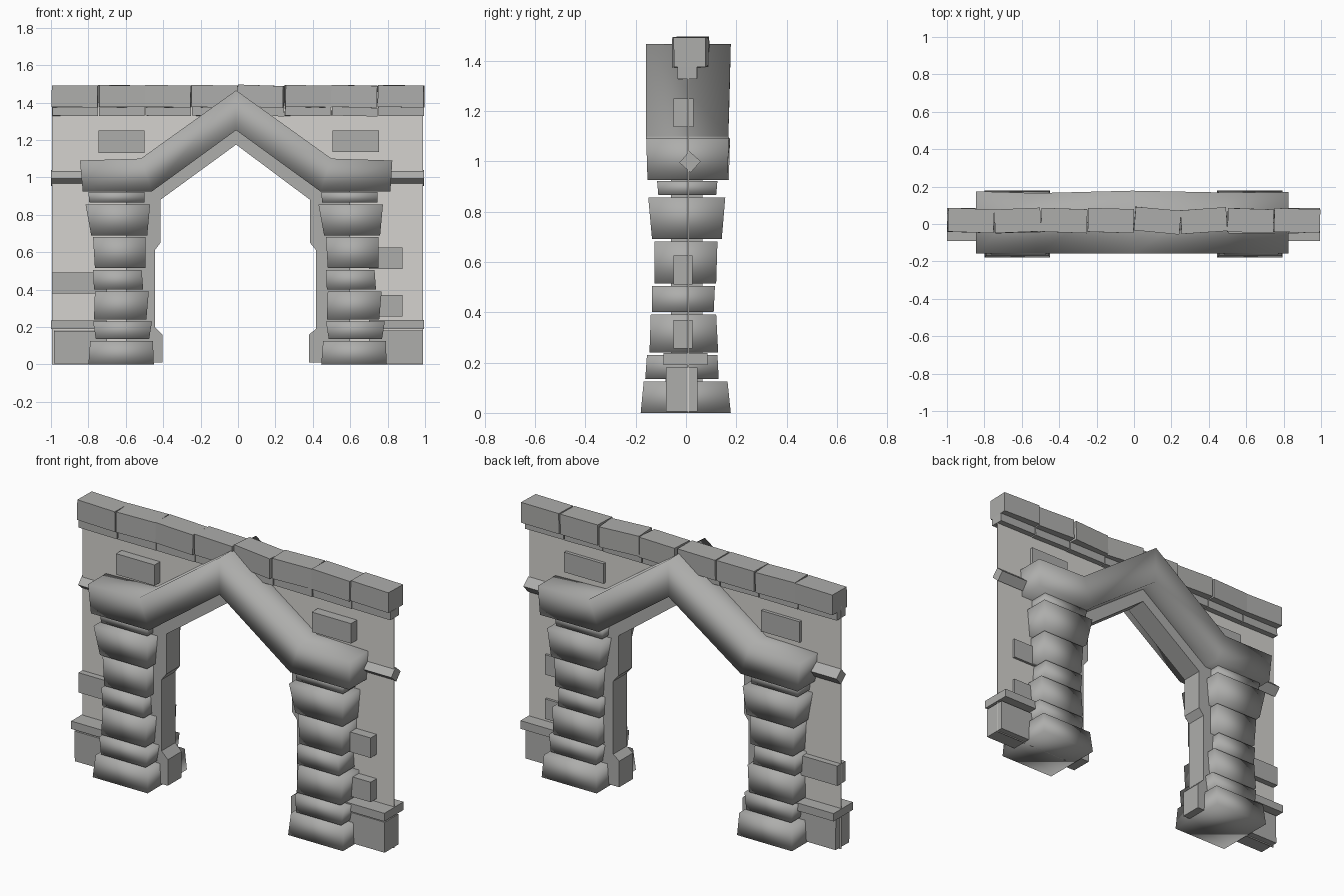
import bpy, bmesh, random
from mathutils import Vector, Euler

random.seed(4)


def material(name, r, g, b):
    m = bpy.data.materials.new(name)
    m.diffuse_color = (r, g, b, 1)
    return m


STONE = material("dark_stone", 0.42, 0.42, 0.41)
PANEL = material("pale_plaster", 0.66, 0.65, 0.62)


def make(name, verts, faces, mat=STONE, smooth=False):
    me = bpy.data.meshes.new(name)
    me.from_pydata(verts, [], faces)
    bm = bmesh.new()
    bm.from_mesh(me)
    bmesh.ops.recalc_face_normals(bm, faces=bm.faces)
    for f in bm.faces:
        f.smooth = smooth
    bm.to_mesh(me)
    bm.free()
    me.materials.append(mat)
    ob = bpy.data.objects.new(name, me)
    bpy.context.collection.objects.link(ob)
    return ob


def slab(name, profile, y0, y1, mat=STONE, smooth=False):
    """Extrude an x-z outline along y."""
    n = len(profile)
    verts = [(x, y, z) for y in (y0, y1) for x, z in profile]
    faces = [list(range(n)), list(range(n, 2 * n))]
    faces += [[i, (i + 1) % n, n + (i + 1) % n, n + i] for i in range(n)]
    return make(name, verts, faces, mat, smooth)


def stone(name, bottom, top, z0, z1, rot=(0, 0, 0), jit=0.0, smooth=False):
    """Six-sided stone from bottom and top rectangles (x0, x1, y0, y1)."""
    verts = []
    for (x0, x1, y0, y1), z in ((bottom, z0), (top, z1)):
        verts += [Vector((x, y, z)) for x, y in ((x0, y0), (x1, y0), (x1, y1), (x0, y1))]
    c = sum(verts, Vector()) / 8
    m = Euler(rot).to_matrix()
    verts = [c + m @ (v - c) + Vector([random.uniform(-jit, jit) for _ in range(3)]) for v in verts]
    faces = [(0, 1, 2, 3), (4, 5, 6, 7)] + [(i, (i + 1) % 4, (i + 1) % 4 + 4, i + 4) for i in range(4)]
    return make(name, verts, faces, STONE, smooth)


def box(name, x0, x1, y0, y1, z0, z1, rot=(0, 0, 0), jit=0.0):
    return stone(name, (x0, x1, y0, y1), (x0, x1, y0, y1), z0, z1, rot, jit)


# Thin wall panel with the doorway cut out
slab("wall_panel", [(-0.995, 0), (-0.5, 0), (-0.5, 0.95), (-0.01, 1.3), (0.5, 0.95), (0.5, 0),
                    (0.99, 0), (0.99, 1.4), (-0.995, 1.4)], 0.005, 0.011, PANEL)

# Inner door lining
slab("door_lining", [(-0.405, 0.01), (-0.405, 0.16), (-0.445, 0.2), (-0.445, 0.61), (-0.415, 0.65),
                     (-0.415, 0.88), (-0.01, 1.175), (0.385, 0.88), (0.385, 0.65), (0.418, 0.61),
                     (0.418, 0.19), (0.38, 0.16), (0.38, 0.01), (0.6, 0.01), (0.6, 0.95),
                     (-0.01, 1.35), (-0.6, 0.95), (-0.6, 0.01)], -0.06, 0.065)

# Heavy gabled arch, built as a row of cross-sections: x, top z, bottom z, back y
arch = [(-0.845, -0.83, 1.09, 0.925, 0.175), (-0.52, -0.46, 1.1, 0.925, 0.165),
        (-0.01, -0.01, 1.465, 1.252, 0.178), (0.5, 0.44, 1.1, 0.925, 0.168),
        (0.825, 0.815, 1.09, 0.925, 0.17)]
verts, faces = [], [(0, 1, 2, 3), (16, 17, 18, 19)]
for xt, xb, zt, zb, yb in arch:
    verts += [(xt, -0.158, zt), (xt, yb, zt), (xb, yb - 0.005, zb), (xb, -0.153, zb)]
for i in range(4):
    for j in range(4):
        k = (j + 1) % 4
        faces.append((4 * i + j, 4 * i + k, 4 * i + 4 + k, 4 * i + 4 + j))
make("gable_arch", verts, faces, STONE, True)

# Stacked pillar stones: z range, bottom rectangle, top rectangle
courses = [
    (0.00, 0.125, (-0.80, -0.45, -0.18, 0.178), (-0.79, -0.455, -0.168, 0.165)),
    (0.135, 0.23, (-0.76, -0.475, -0.162, 0.13), (-0.775, -0.46, -0.155, 0.125)),
    (0.24, 0.39, (-0.77, -0.49, -0.145, 0.128), (-0.765, -0.477, -0.14, 0.12)),
    (0.40, 0.505, (-0.77, -0.507, -0.135, 0.11), (-0.775, -0.515, -0.135, 0.115)),
    (0.515, 0.68, (-0.765, -0.495, -0.125, 0.12), (-0.775, -0.495, -0.125, 0.125)),
    (0.69, 0.855, (-0.785, -0.485, -0.135, 0.142), (-0.815, -0.47, -0.15, 0.156)),
    (0.865, 0.922, (-0.795, -0.5, -0.11, 0.12), (-0.80, -0.5, -0.115, 0.125)),
]
for side, dx in (("left", 0), ("right", 1.245)):
    for z0, z1, b, t in courses:
        b2, t2 = [(r[0] + dx, r[1] + dx, r[2], r[3]) for r in (b, t)]
        stone(side + "_pillar_stone", b2, t2, z0, z1, smooth=True)

# Coping stones and the thinner course beneath them
yaws = [-0.03, 0.04, -0.03, -0.03, -0.09, 0.07, -0.03, -0.03]
for i, yaw in enumerate(yaws):
    x = -0.995 + i * 0.249
    box("coping_stone", x + 0.001, x + 0.246, -0.045, 0.082, 1.375, 1.492,
        (0, random.uniform(0.0, 0.03), yaw), 0.001)
    box("under_course", x + 0.002, x + 0.246, -0.033, 0.045, 1.328, 1.374,
        (0, random.uniform(-0.015, 0.015), 0), 0.001)

# Stones set into the wall face
box("upper_wall_stone_left", -0.745, -0.5, -0.045, 0.03, 1.13, 1.25)
box("upper_wall_stone_right", 0.505, 0.755, -0.05, 0.03, 1.135, 1.25)
box("side_wall_stone_left", -0.995, -0.7, -0.03, 0.045, 0.378, 0.492)
for z in (0.255, 0.51):
    box("side_wall_stone_right", 0.7, 0.88, -0.05, 0.025, z, z + 0.115)

# Diamond section string course
for x0, x1 in ((-1.0, -0.8), (0.8, 0.995)):
    box("string_course", x0, x1, -0.014, 0.046, 0.967, 1.027, (0.85, 0, 0))

# Plinth blocks with ledges
box("plinth_left", -0.985, -0.7, -0.08, 0.045, 0.005, 0.18, (0.02, 0, 0))
box("plinth_right", 0.7, 0.99, -0.08, 0.045, 0.005, 0.18)
box("plinth_ledge_left", -1.0, -0.7, -0.09, 0.085, 0.19, 0.235)
box("plinth_ledge_right", 0.7, 0.995, -0.09, 0.085, 0.19, 0.237)
